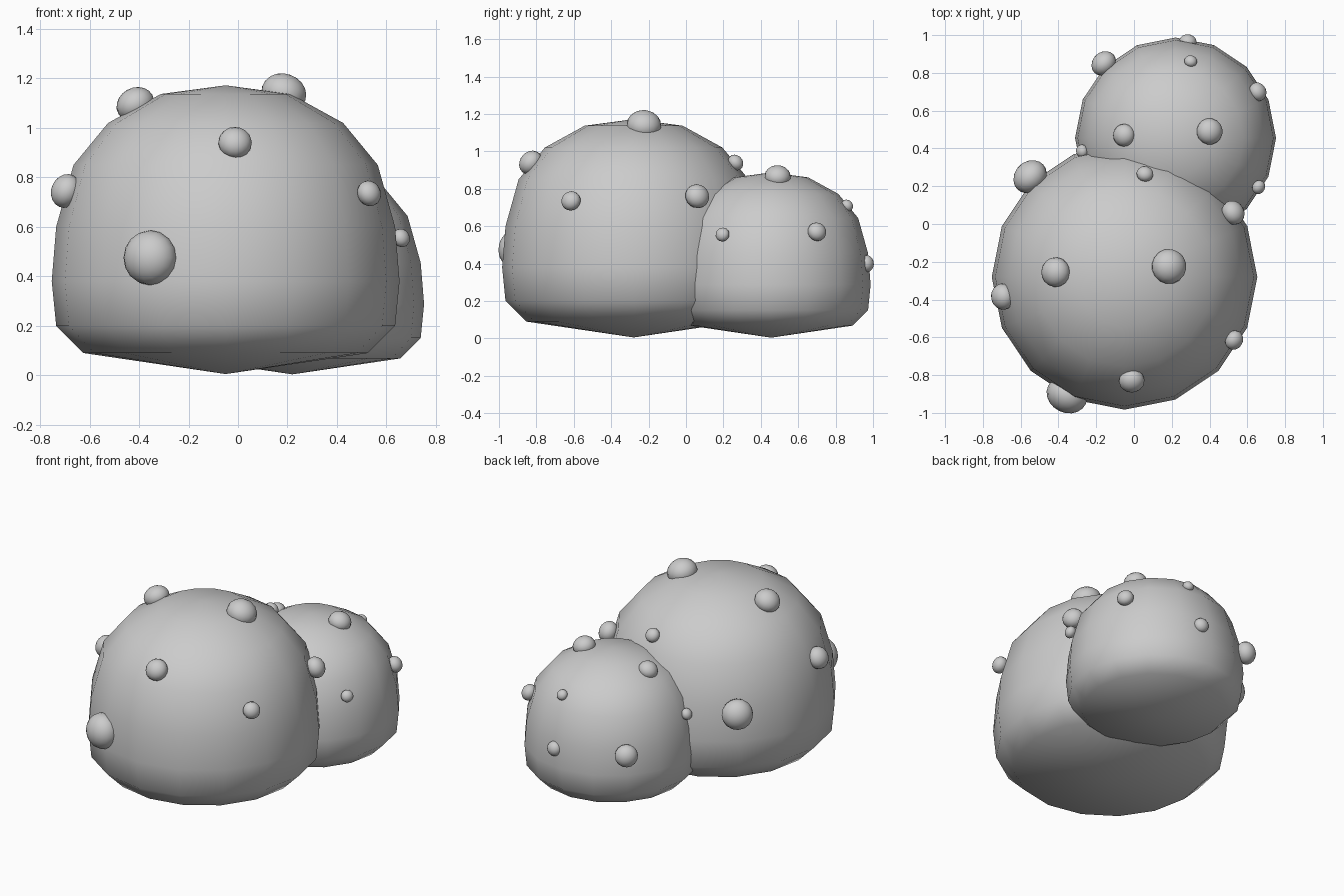
import bpy, bmesh, math
from mathutils import Vector

if "Cube" in bpy.data.objects:
    bpy.data.objects.remove(bpy.data.objects["Cube"])

SIDES = 16
# half profile (radius, height) of the large boulder, between its two poles
PROFILE = [(0.575, 0.09), (0.685, 0.20), (0.703, 0.38), (0.685, 0.60),
           (0.615, 0.85), (0.475, 1.02), (0.262, 1.137)]
POLES = (0.005, 1.172)


def finish(bm, name):
    bmesh.ops.recalc_face_normals(bm, faces=bm.faces)
    for f in bm.faces:
        f.smooth = True
    me = bpy.data.meshes.new(name)
    bm.to_mesh(me)
    bm.free()
    ob = bpy.data.objects.new(name, me)
    bpy.context.collection.objects.link(ob)
    return ob


def boulder(name, cx, cy, k):
    """Lathed dome with a gently pointed underside."""
    bm = bmesh.new()
    rings = []
    for r, z in PROFILE:
        rings.append([bm.verts.new((cx + k * r * math.cos(a), cy + k * r * math.sin(a), k * z))
                      for a in (2 * math.pi * i / SIDES for i in range(SIDES))])
    low, high = (bm.verts.new((cx, cy, k * z)) for z in POLES)
    for i in range(SIDES):
        j = (i + 1) % SIDES
        bm.faces.new((low, rings[0][j], rings[0][i]))
        bm.faces.new((high, rings[-1][i], rings[-1][j]))
        for a, b in zip(rings, rings[1:]):
            bm.faces.new((a[i], a[j], b[j], b[i]))
    return finish(bm, name)


def bumps(prefix, centre, spots):
    """Slightly flattened balls sitting half sunk in the surface."""
    for n, (x, y, z, r) in enumerate(spots, 1):
        bm = bmesh.new()
        bmesh.ops.create_uvsphere(bm, u_segments=16, v_segments=10, radius=r)
        ob = finish(bm, f"{prefix}_bump_{n}")
        p = Vector((x, y, z))
        ob.location = p
        ob.rotation_euler = (p - Vector(centre)).to_track_quat('Z', 'Y').to_euler()
        ob.scale = (1, 1, 0.85)


# the two boulders
boulder("large_boulder", -0.05, -0.28, 1.0)
boulder("small_boulder", 0.22, 0.455, 0.757)

# bumps: x, y, z, radius
bumps("large", (-0.05, -0.28, 0.45), [
    (-0.355, -0.905, 0.475, 0.111),
    (-0.695, -0.385, 0.745, 0.070),
    (-0.415, -0.255, 1.095, 0.079),
    (0.185, -0.225, 1.140, 0.093),
    (-0.012, -0.830, 0.940, 0.068),
    (0.530, -0.615, 0.735, 0.053),
    (0.525, 0.060, 0.760, 0.066),
    (0.058, 0.265, 0.940, 0.045),
    (-0.550, 0.250, 0.575, 0.095),
])
bumps("small", (0.22, 0.455, 0.34), [
    (-0.160, 0.850, 0.426, 0.070),
    (0.285, 0.965, 0.400, 0.046),
    (0.300, 0.862, 0.710, 0.034),
    (0.655, 0.700, 0.570, 0.051),
    (0.660, 0.195, 0.555, 0.038),
    (0.400, 0.490, 0.865, 0.070),
    (-0.053, 0.470, 0.820, 0.060),
    (-0.275, 0.385, 0.555, 0.036),
])
